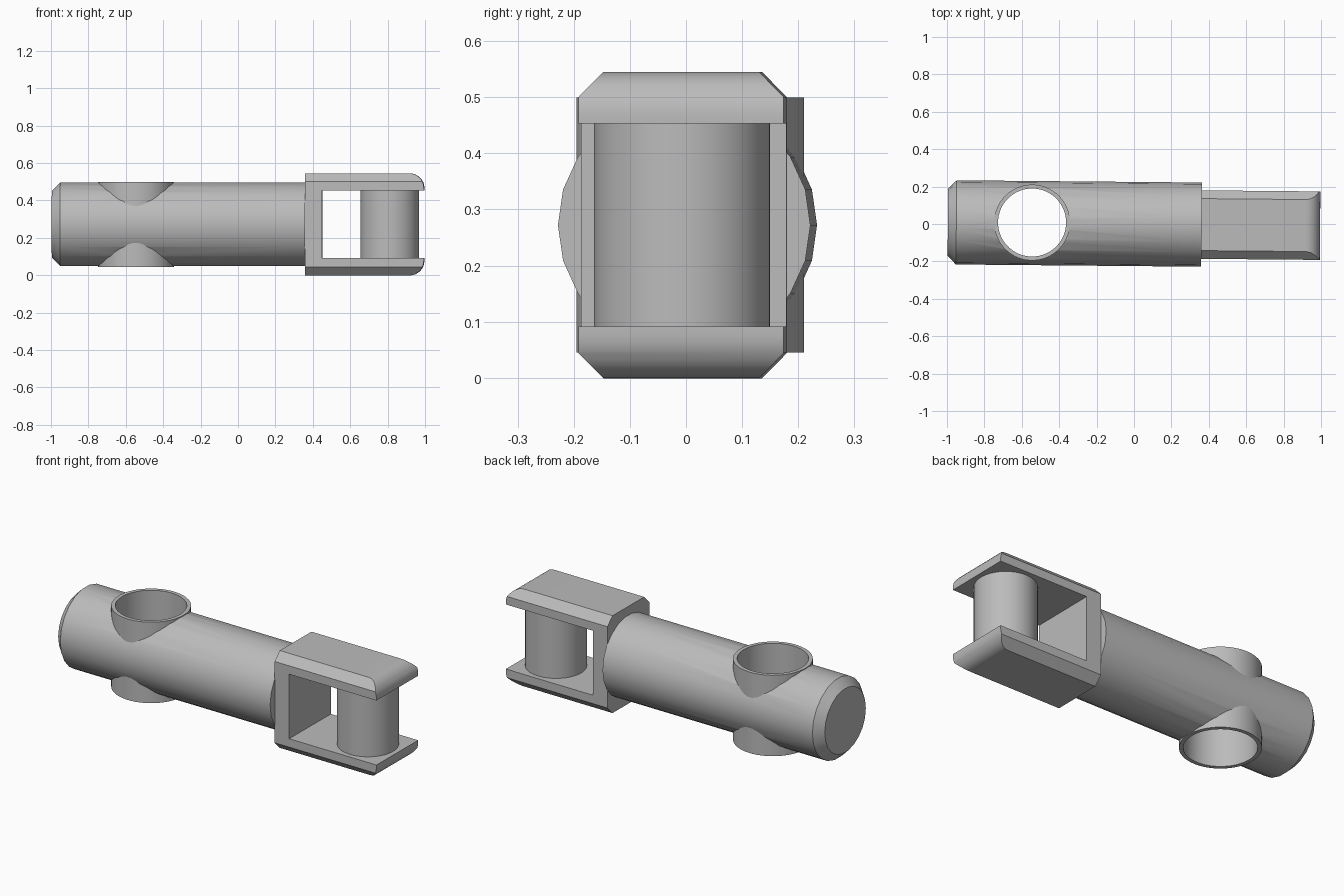
import bpy
import bmesh
import math
from mathutils import Matrix

cube = bpy.data.objects.get("Cube")
if cube:
    bpy.data.objects.remove(cube, do_unlink=True)

MID = 0.272                              # height of the main axis
YAW = Matrix.Rotation(-0.009, 4, "Z")    # the whole part sits slightly turned

steel = bpy.data.materials.new("grey steel")
steel.use_nodes = True
steel.diffuse_color = (0.5, 0.5, 0.5, 1)
steel.node_tree.nodes["Principled BSDF"].inputs["Base Color"].default_value = steel.diffuse_color


def finish(name, bm):
    bmesh.ops.recalc_face_normals(bm, faces=bm.faces)
    mesh = bpy.data.meshes.new(name)
    bm.to_mesh(mesh)
    bm.free()
    mesh.materials.append(steel)
    obj = bpy.data.objects.new(name, mesh)
    bpy.context.collection.objects.link(obj)
    return obj


def lathe(name, profile, sides, closed=False):
    """Turn (radius, height) points around z; caps the ends unless closed."""
    bm = bmesh.new()
    rings = []
    for r, h in profile:
        angles = [(i + 0.5) * math.tau / sides for i in range(sides)]
        rings.append([bm.verts.new((r * math.cos(a), r * math.sin(a), h)) for a in angles])
    pairs = list(zip(rings, rings[1:]))
    if closed:
        pairs.append((rings[-1], rings[0]))
    else:
        bm.faces.new(rings[0])
        bm.faces.new(rings[-1])
    for a, b in pairs:
        for i in range(sides):
            j = (i + 1) % sides
            bm.faces.new((a[i], a[j], b[j], b[i]))
    return finish(name, bm)


def extrude(name, points, vector):
    bm = bmesh.new()
    face = bm.faces.new([bm.verts.new(p) for p in points])
    geom = bmesh.ops.extrude_face_region(bm, geom=[face])["geom"]
    verts = [g for g in geom if isinstance(g, bmesh.types.BMVert)]
    bmesh.ops.translate(bm, verts=verts, vec=vector)
    return finish(name, bm)


def boolean(obj, tool, operation):
    tool.hide_render = True
    mod = obj.modifiers.new("shape", "BOOLEAN")
    mod.operation, mod.object, mod.solver = operation, tool, "EXACT"
    bpy.context.view_layer.update()
    bpy.context.view_layer.objects.active = obj
    bpy.ops.object.modifier_apply(modifier=mod.name)
    bpy.data.objects.remove(tool, do_unlink=True)


# Main shaft with a chamfered end
shaft = lathe("shaft", [(0.18, -0.995), (0.225, -0.95), (0.225, 0.361)], 22)
shaft.data.transform(Matrix.Translation((0, 0, MID)) @ Matrix.Rotation(math.pi / 2, 4, "Y"))

# Cross bore through the shaft, lined by an open sleeve
HOLE = Matrix.Translation((-0.545, 0.003, MID))
bore = lathe("bore_cutter", [(0.192, -0.4), (0.192, 0.4)], 48)
bore.data.transform(HOLE)
boolean(shaft, bore, "DIFFERENCE")
sleeve = lathe("cross_sleeve", [(0.203, -0.227), (0.203, 0.227), (0.182, 0.227), (0.182, -0.227)],
               48, closed=True)
sleeve.data.transform(HOLE)

# Fork: side profile with rounded tips, trimmed to a chamfered cross-section
OUT, IN, HALF, CUT = 0.273, 0.181, 0.183, 0.045
tip = [(0.915 + 0.08 * math.sin(a), IN + 0.015 + (OUT - IN - 0.015) * math.cos(a))
       for a in [i * math.pi / 16 for i in range(9)]]
upper = [(0.36, OUT)] + tip + [(0.995, IN), (0.45, IN)]
outline = upper + [(x, -z) for x, z in reversed(upper)]
fork = extrude("fork", [(x, -0.25, z + MID) for x, z in outline], (0, 0.5, 0))
corner = [(HALF - CUT, OUT + 0.001), (HALF, OUT - CUT)]
quarter = corner + [(y, -z) for y, z in reversed(corner)]
section = quarter + [(-y, -z) for y, z in quarter]
trim = extrude("fork_trim", [(0.2, y, z + MID) for y, z in section], (1, 0, 0))
boolean(fork, trim, "INTERSECT")

# Pin between the fork arms
pin = lathe("fork_pin", [(0.157, -IN - 0.02), (0.157, IN + 0.02)], 40)
pin.data.transform(Matrix.Translation((0.812, 0, MID)))

# Shared turn and shading
for obj in (shaft, sleeve, fork, pin):
    obj.data.transform(YAW)
    bpy.ops.object.select_all(action="DESELECT")
    obj.select_set(True)
    bpy.context.view_layer.objects.active = obj
    bpy.ops.object.shade_smooth_by_angle(angle=math.radians(30))
